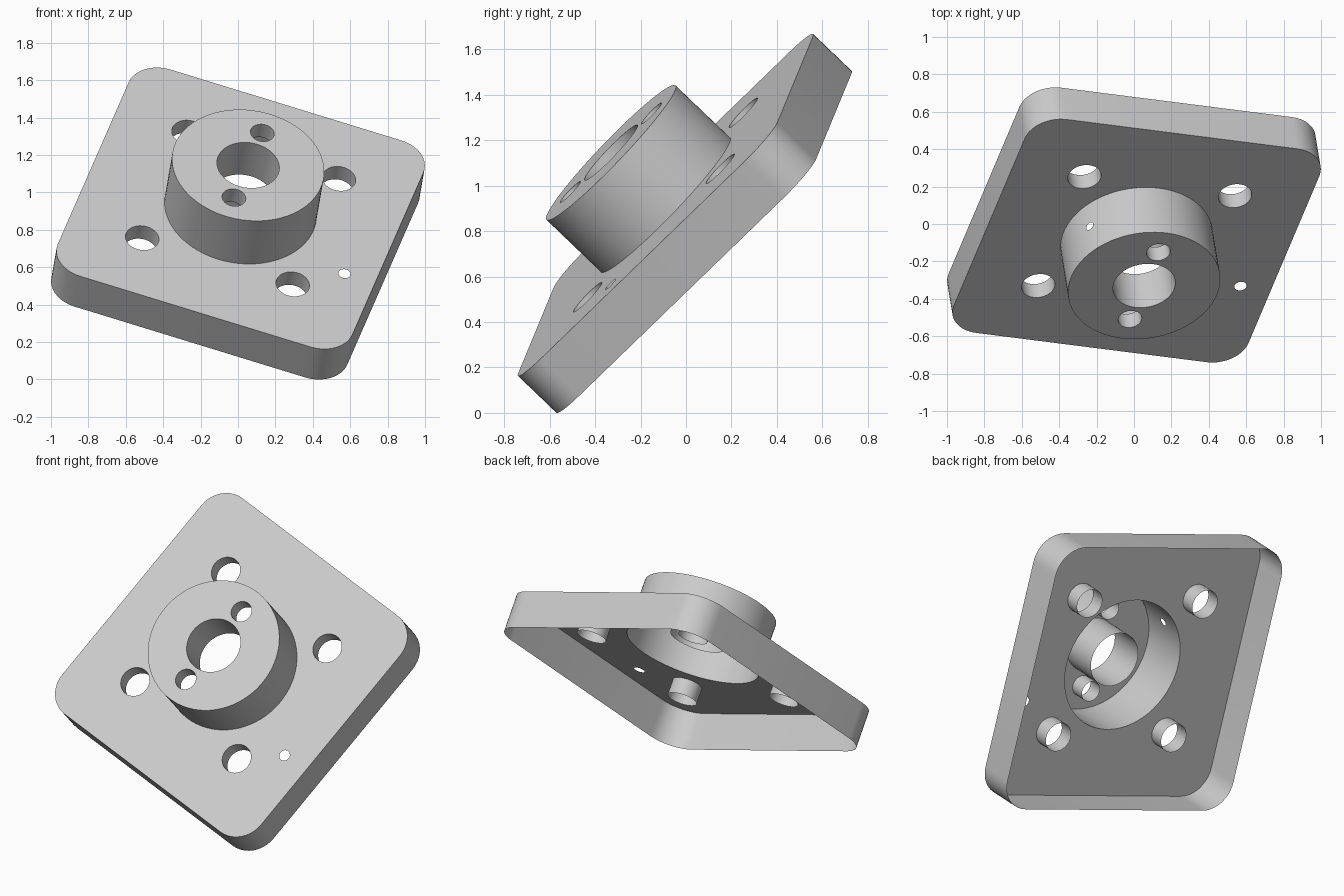
import bpy
import bmesh
from math import sin, cos, pi, radians
from mathutils import Vector, Matrix

cube = bpy.data.objects.get("Cube")
if cube:
    bpy.data.objects.remove(cube, do_unlink=True)

# Dimensions in the flange's own frame (z along the boss axis)
HALF, CORNER, DEPTH = 0.83, 0.18, 0.237
BOSS_R, BOSS_H = 0.41, 0.335
BOLT, BOLT_R, SLEEVE = 0.424, 0.09, 0.10
BORE_R, BORE_LEN = 0.168, 0.25
PIN, PIN_R = 0.26, 0.064
COLS = 72
VENT_ANGLE, VENT_Z, VENT_R = radians(148.5), 0.155, 0.024

# Tilted pose
n = Vector((0.12, -0.716, 0.687)).normalized()
u = Vector((0.949, -0.121, -0.291))
u = (u - n * u.dot(n)).normalized()
v = n.cross(u)
pose = Matrix.Translation((0.014, -0.09, 0.915)) @ Matrix((u, v, n)).transposed().to_4x4()

grey = bpy.data.materials.new("plain_grey")
grey.use_nodes = True
grey.diffuse_color = (0.6, 0.6, 0.6, 1)
grey.node_tree.nodes["Principled BSDF"].inputs["Base Color"].default_value = (0.6, 0.6, 0.6, 1)


def ring(cx, cy, r, z, count=40, start=0.0):
    return [Vector((cx + r * cos(start + 2 * pi * i / count),
                    cy + r * sin(start + 2 * pi * i / count), z)) for i in range(count)]


def rounded_square(half, r, z, steps=10):
    pts = []
    for q, (sx, sy) in enumerate(((1, 1), (-1, 1), (-1, -1), (1, -1))):
        for i in range(steps + 1):
            a = pi / 2 * (q + i / steps)
            pts.append(Vector((sx * (half - r) + r * cos(a), sy * (half - r) + r * sin(a), z)))
    return pts


def add_loop(bm, pts):
    return [bm.verts.new(p) for p in pts]


def loop_edges(bm, loop):
    edges = []
    for a, b in zip(loop, loop[1:] + loop[:1]):
        edges.append(bm.edges.get((a, b)) or bm.edges.new((a, b)))
    return edges


def fill(bm, loops, normal):
    edges = [e for loop in loops for e in loop_edges(bm, loop)]
    bmesh.ops.triangle_fill(bm, edges=edges, use_beauty=True, use_dissolve=False, normal=normal)


def wall(bm, loop, dz):
    """Sweep a closed loop along z into a thin wall."""
    low = [bm.verts.new(p.co + Vector((0, 0, dz))) for p in loop]
    for i in range(len(loop)):
        j = (i + 1) % len(loop)
        bm.faces.new((loop[i], low[i], low[j], loop[j]))


def finish(bm, name):
    bmesh.ops.recalc_face_normals(bm, faces=bm.faces)
    flat = max(bm.faces, key=lambda f: abs(f.normal.z) * f.calc_area())
    if flat.normal.z < 0:
        bmesh.ops.reverse_faces(bm, faces=bm.faces)
    mesh = bpy.data.meshes.new(name)
    bm.to_mesh(mesh)
    bm.free()
    mesh.materials.append(grey)
    obj = bpy.data.objects.new(name, mesh)
    bpy.context.collection.objects.link(obj)
    obj.matrix_world = pose
    bpy.ops.object.select_all(action='DESELECT')
    obj.select_set(True)
    bpy.context.view_layer.objects.active = obj
    bpy.ops.object.shade_smooth_by_angle(angle=radians(30))


UP = Vector((0, 0, 1))

# Mounting plate: open-backed sheet, skirt and bolt sleeves
bm = bmesh.new()
rim = add_loop(bm, rounded_square(HALF, CORNER, 0))
bolts = [add_loop(bm, ring(sx * BOLT, sy * BOLT, BOLT_R, 0)) for sx in (1, -1) for sy in (1, -1)]
opening = add_loop(bm, ring(0, 0, BOSS_R, 0, COLS, VENT_ANGLE))
small_hole = add_loop(bm, ring(0.658, -0.237, 0.033, 0, 24))
fill(bm, [rim, opening, small_hole] + bolts, UP)
wall(bm, rim, -DEPTH)
for loop in bolts:
    wall(bm, loop, -SLEEVE)
finish(bm, "mounting_plate")

# Boss: hollow drum with a bore, two pin holes and a side vent
bm = bmesh.new()
levels = (0, VENT_Z - 0.04, VENT_Z + 0.04, BOSS_H)
rows = [add_loop(bm, ring(0, 0, BOSS_R, z, COLS, VENT_ANGLE)) for z in levels]
for k in range(3):
    a, b = rows[k], rows[k + 1]
    for i in range(COLS):
        j = (i + 1) % COLS
        if k == 1 and i in (0, COLS - 1):
            continue
        bm.faces.new((a[i], a[j], b[j], b[i]))

# Vent cut into the drum side
low, high = rows[1], rows[2]
frame = [low[-1], low[0], low[1], high[1], high[0], high[-1]]
vent = []
for i in range(20):
    t = 2 * pi * (i + 0.5) / 20
    a = VENT_ANGLE + VENT_R * cos(t) / BOSS_R
    vent.append(Vector((BOSS_R * cos(a), BOSS_R * sin(a), VENT_Z + VENT_R * sin(t))))
fill(bm, [frame, add_loop(bm, vent)], Vector((cos(VENT_ANGLE), sin(VENT_ANGLE), 0)))

# Drum face with its sleeves
bore = add_loop(bm, ring(0, 0, BORE_R, BOSS_H, 56))
pins = [add_loop(bm, ring(0, s * PIN, PIN_R, BOSS_H, 32)) for s in (1, -1)]
fill(bm, [rows[3], bore] + pins, UP)
wall(bm, bore, -BORE_LEN)
for loop in pins:
    wall(bm, loop, -SLEEVE)
finish(bm, "boss")
